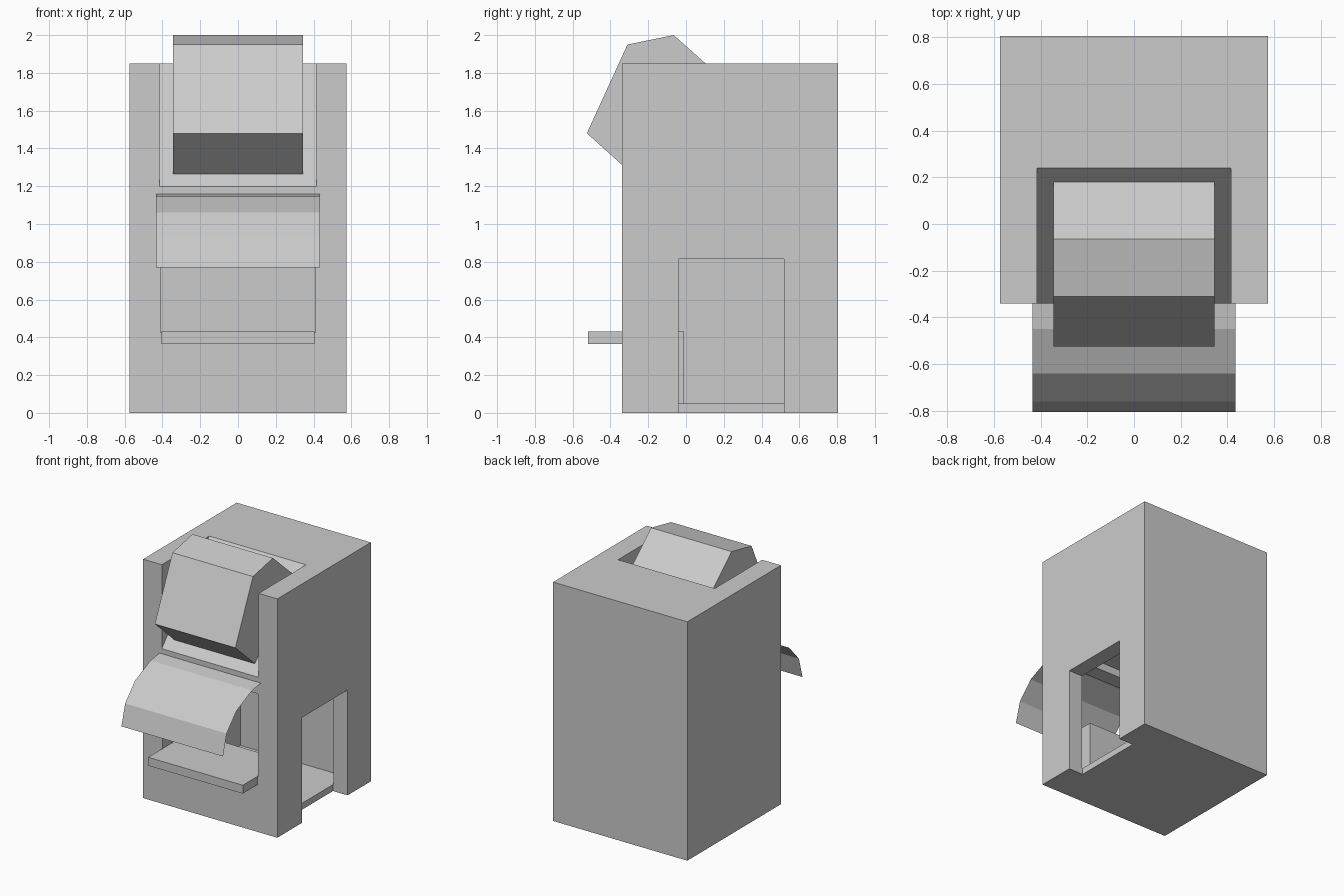
import bpy, bmesh

if "Cube" in bpy.data.objects:
    bpy.data.objects.remove(bpy.data.objects["Cube"])


def make_object(name, bm):
    mesh = bpy.data.meshes.new(name)
    bm.to_mesh(mesh)
    bm.free()
    obj = bpy.data.objects.new(name, mesh)
    bpy.context.collection.objects.link(obj)
    return obj


def prism(name, profile, x0, x1):
    """Closed solid: a (y, z) profile extruded along x."""
    bm = bmesh.new()
    face = bm.faces.new([bm.verts.new((x0, y, z)) for y, z in profile])
    ext = bmesh.ops.extrude_face_region(bm, geom=[face])
    verts = [v for v in ext["geom"] if isinstance(v, bmesh.types.BMVert)]
    bmesh.ops.translate(bm, verts=verts, vec=(x1 - x0, 0, 0))
    bmesh.ops.recalc_face_normals(bm, faces=bm.faces)
    return make_object(name, bm)


def box(name, x0, x1, y0, y1, z0, z1):
    return prism(name, [(y0, z0), (y1, z0), (y1, z1), (y0, z1)], x0, x1)


def sheet(name, path, half_width):
    """Open surface: a (y, z) path swept along x."""
    bm = bmesh.new()
    rows = [[bm.verts.new((s * half_width, y, z)) for s in (-1, 1)] for y, z in path]
    for a, b in zip(rows, rows[1:]):
        bm.faces.new((a[0], b[0], b[1], a[1]))
    return make_object(name, bm)


def cut(target, cutter):
    mod = target.modifiers.new(cutter.name, 'BOOLEAN')
    mod.operation = 'DIFFERENCE'
    mod.solver = 'EXACT'
    mod.object = cutter
    bpy.context.view_layer.objects.active = target
    bpy.ops.object.modifier_apply(modifier=mod.name)
    bpy.data.objects.remove(cutter)


# Booth shell, hollowed out
body = box("booth_body", -0.575, 0.575, -0.34, 0.805, 0, 1.85)
cut(body, box("room_cutter", -0.455, 0.455, -0.22, 0.68, 0.05, 1.13))
# Serving window in front, doorway on the right
cut(body, box("window_cutter", -0.41, 0.41, -0.45, -0.15, 0.425, 1.07))
cut(body, box("door_cutter", 0.45, 0.7, -0.04, 0.52, -0.1, 0.815))
# Sloped pocket in the roof and upper front
cut(body, prism("pocket_cutter", [(-0.429, 1.10), (0.329, 1.95), (-0.429, 1.95)], -0.415, 0.415))

# Angled housing resting on the slope of the pocket
prism("roof_housing", [(-0.065, 2.0), (0.18, 1.782), (-0.285, 1.265), (-0.525, 1.48), (-0.31, 1.95)],
      -0.345, 0.345)

# Counter: front shelf with a base inside the booth
prism("counter", [(-0.52, 0.365), (-0.52, 0.43), (-0.01, 0.43), (-0.01, 0.05),
                  (-0.23, 0.05), (-0.23, 0.365)], -0.405, 0.405)

# Curved awning above the window
sheet("awning", [(-0.34, 1.16), (-0.45, 1.145), (-0.64, 1.06), (-0.76, 0.93), (-0.805, 0.77)], 0.435)
